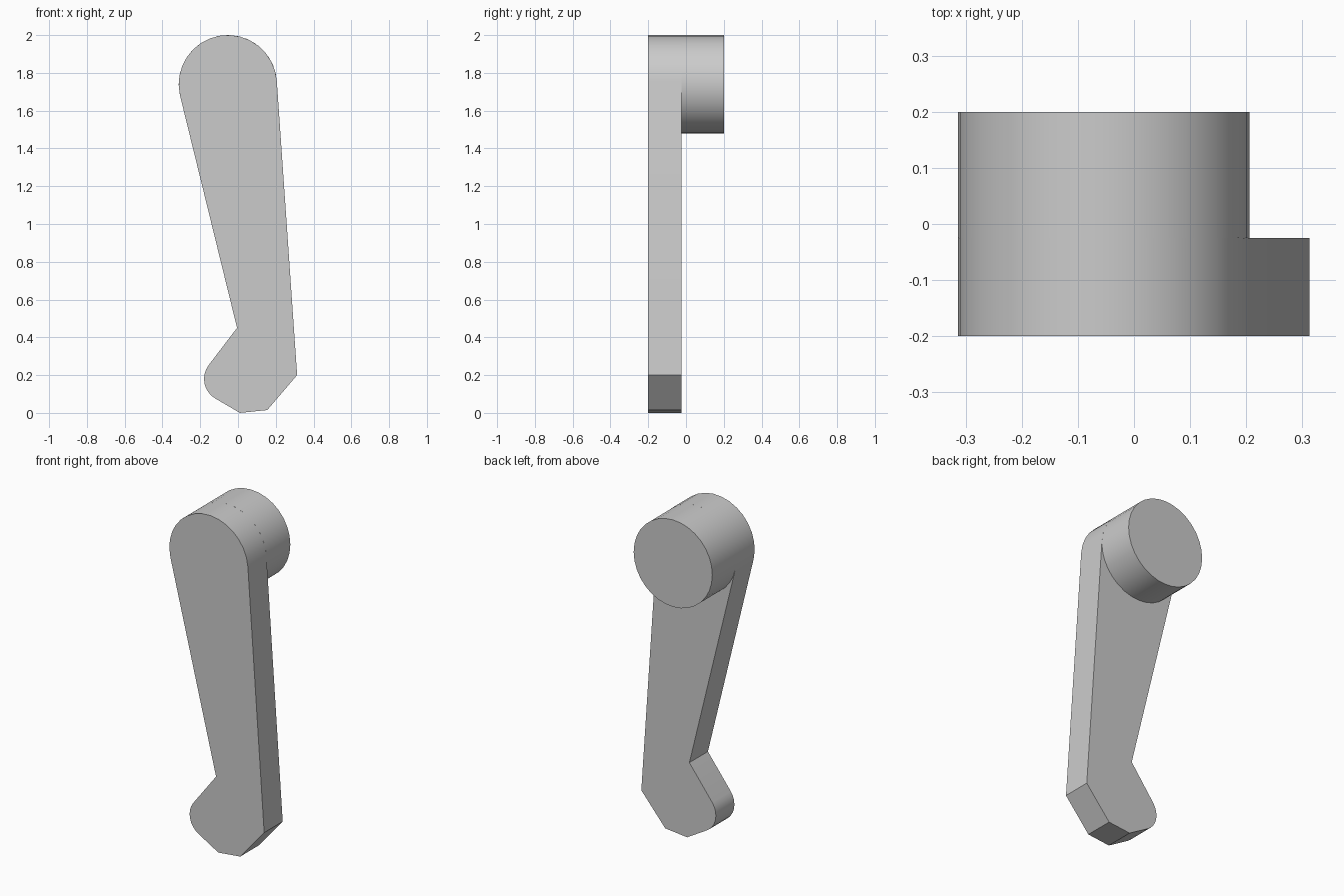
import bpy
import bmesh
from math import cos, sin, radians

cube = bpy.data.objects.get("Cube")
if cube:
    bpy.data.objects.remove(cube, do_unlink=True)

grey = bpy.data.materials.new("plain grey")
grey.use_nodes = True
colour = (0.6, 0.6, 0.6, 1)
grey.diffuse_color = colour
grey.node_tree.nodes["Principled BSDF"].inputs["Base Color"].default_value = colour


def arc(cx, cz, radius, start, end, steps):
    """Points of an arc in the x-z plane, angles in degrees."""
    angles = [radians(start + (end - start) * i / steps) for i in range(steps + 1)]
    return [(cx + radius * cos(a), cz + radius * sin(a)) for a in angles]


def prism(name, outline, front, back):
    """Extrude an x-z outline along y."""
    bm = bmesh.new()
    face = bm.faces.new([bm.verts.new((x, front, z)) for x, z in outline])
    extruded = bmesh.ops.extrude_face_region(bm, geom=[face], use_keep_orig=True)
    moved = [v for v in extruded["geom"] if isinstance(v, bmesh.types.BMVert)]
    bmesh.ops.translate(bm, verts=moved, vec=(0, back - front, 0))
    bmesh.ops.recalc_face_normals(bm, faces=bm.faces)
    mesh = bpy.data.meshes.new(name)
    bm.to_mesh(mesh)
    bm.free()
    mesh.materials.append(grey)
    obj = bpy.data.objects.new(name, mesh)
    bpy.context.collection.objects.link(obj)
    bpy.ops.object.select_all(action='DESELECT')
    obj.select_set(True)
    bpy.context.view_layer.objects.active = obj
    bpy.ops.object.shade_smooth_by_angle(angle=radians(25))
    return obj


pivot_x, pivot_z, pivot_radius = -0.054, 1.74, 0.26
FRONT, MIDDLE, BACK = -0.2, -0.025, 0.2

# Flat lever: round head, tapering arm and hooked toe
outline = arc(pivot_x, pivot_z, pivot_radius, 4, 194, 16)
outline.append((-0.005, 0.45))
outline += arc(-0.06, 0.18, 0.12, 143, 241, 8)
outline += [(0.01, 0), (0.155, 0.015), (0.313, 0.2)]
prism("lever_arm", outline, FRONT, MIDDLE)

# Round pivot boss behind the head
circle = arc(pivot_x, pivot_z, pivot_radius, 0, 360, 32)[:-1]
prism("pivot_boss", circle, MIDDLE, BACK)
